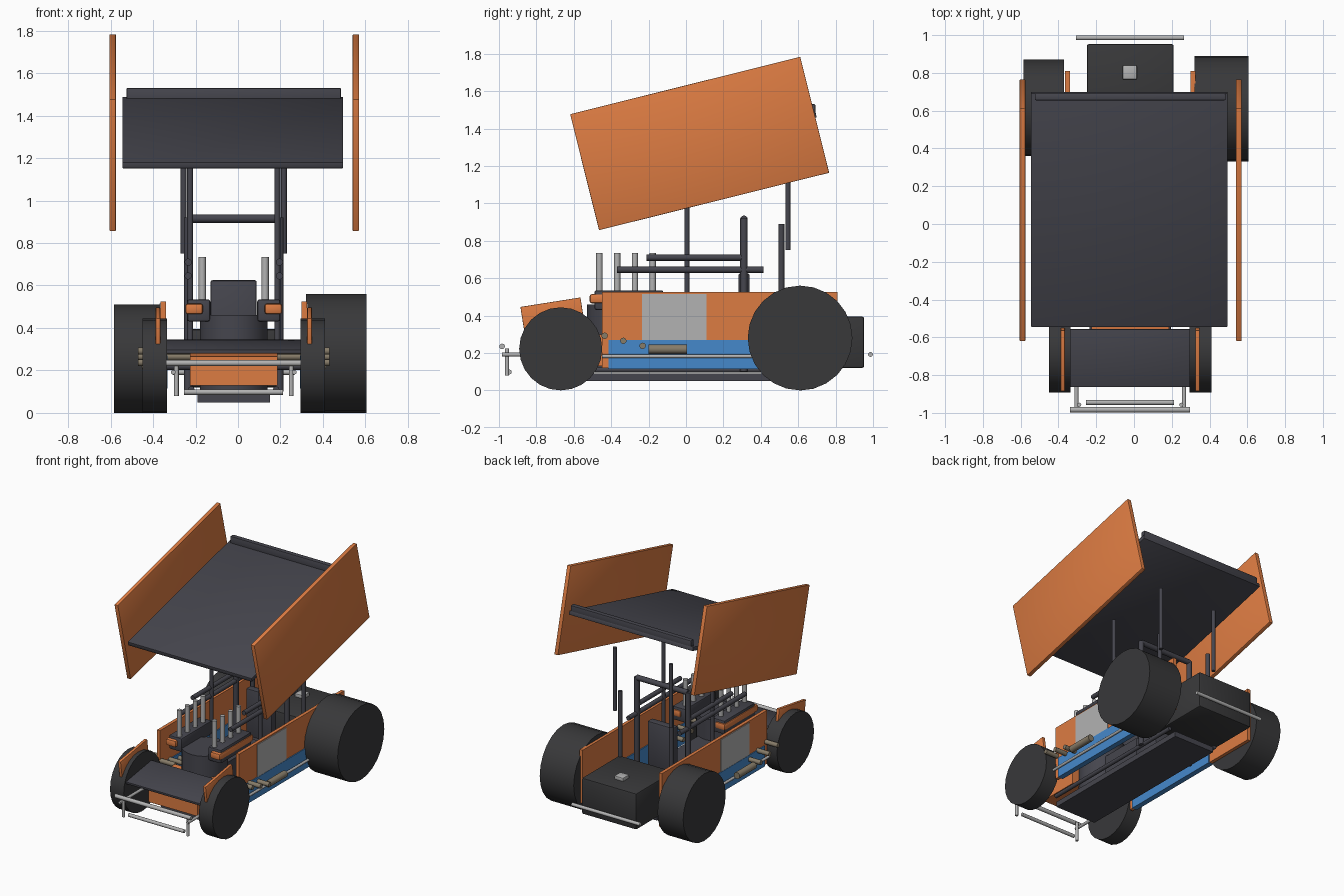
import bpy, bmesh
from math import radians, pi
from mathutils import Vector

if "Cube" in bpy.data.objects:
    bpy.data.objects.remove(bpy.data.objects["Cube"])

CX = -0.02  # chassis centreline


def material(name, rgb):
    m = bpy.data.materials.new(name)
    m.diffuse_color = (*rgb, 1)
    m.use_nodes = True
    m.node_tree.nodes["Principled BSDF"].inputs["Base Color"].default_value = m.diffuse_color
    return m


ORANGE = material("orange", (0.72, 0.2, 0.055))
DARK = material("charcoal", (0.06, 0.06, 0.075))
RUBBER = material("rubber", (0.04, 0.04, 0.042))
BLUE = material("blue", (0.06, 0.25, 0.6))
TAN = material("exhaust_tan", (0.24, 0.2, 0.14))
SILVER = material("silver", (0.45, 0.45, 0.45))


def finish(name, bm, mat, smooth=None):
    me = bpy.data.meshes.new(name)
    bm.normal_update()
    bm.to_mesh(me)
    bm.free()
    ob = bpy.data.objects.new(name, me)
    bpy.context.collection.objects.link(ob)
    me.materials.append(mat)
    if smooth:
        bpy.context.view_layer.objects.active = ob
        ob.select_set(True)
        bpy.ops.object.shade_smooth_by_angle(angle=radians(smooth))
        ob.select_set(False)
    return ob


def box(name, x, y, z, mat, bevel=0):
    """Box from (min, max) pairs."""
    bm = bmesh.new()
    bmesh.ops.create_cube(bm, size=1)
    for v in bm.verts:
        for i, (a, b) in enumerate((x, y, z)):
            v.co[i] = (a + b) / 2 + v.co[i] * (b - a)
    if bevel:
        bmesh.ops.bevel(bm, geom=bm.edges[:], offset=bevel, segments=2,
                        profile=0.5, affect='EDGES')
    return finish(name, bm, mat, 40 if bevel else None)


def tilted(name, size, loc, deg, mat):
    """Flat panel pitched about x."""
    h = [s / 2 for s in size]
    ob = box(name, *[(-a, a) for a in h], mat, 0.003)
    ob.location = loc
    ob.rotation_euler.x = radians(deg)
    return ob


def tube(name, a, b, r, mat, seg=12, smooth=40):
    """Cylinder between two points."""
    a, b = Vector(a), Vector(b)
    d = b - a
    bm = bmesh.new()
    bmesh.ops.create_cone(bm, cap_ends=True, segments=seg, radius1=r,
                          radius2=r, depth=d.length)
    ob = finish(name, bm, mat, smooth)
    ob.location = (a + b) / 2
    ob.rotation_euler = d.to_track_quat('Z', 'Y').to_euler()
    return ob


# Tyres: staggered rear pair, equal front pair
for name, x0, x1, y, r in (("rear_right_tyre", 0.32, 0.605, 0.61, 0.28),
                           ("rear_left_tyre", -0.585, -0.37, 0.615, 0.255),
                           ("front_right_tyre", 0.295, 0.41, -0.67, 0.222),
                           ("front_left_tyre", -0.45, -0.335, -0.67, 0.222)):
    tube(name, (x0, y, r), (x1, y, r), r, RUBBER, 24)
tube("rear_axle", (-0.4, 0.61, 0.27), (0.35, 0.61, 0.27), 0.025, DARK)
tube("front_axle", (-0.36, -0.67, 0.22), (0.32, -0.67, 0.22), 0.018, DARK)

# Top wing
tilted("top_wing_panel", (1.04, 1.275, 0.03), (-0.025, 0.077, 1.32), 14, DARK)
box("top_wing_lip", (-0.525, 0.485), (0.655, 0.692), (1.46, 1.53), DARK, 0.006)
for side, x in (("left", -0.59), ("right", 0.555)):
    tilted(side + "_wing_plate", (0.03, 1.268, 0.639), (x, 0.073, 1.32), 14, ORANGE)

# Front wing
tilted("front_wing_panel", (0.65, 0.31, 0.018), (CX, -0.71, 0.312), 9, DARK)

# Central body
box("floor", (-0.19, 0.15), (-0.65, 0.62), (0.05, 0.09), DARK)
nose = box("nose", (-0.225, 0.185), (-0.75, -0.44), (0.13, 0.3), ORANGE)
for v in nose.data.vertices:
    if v.co.y < -0.7 and v.co.z > 0.2:
        v.co.z = 0.265
tube("engine", (CX, -0.37, 0.1), (CX, -0.37, 0.46), 0.16, DARK, 24)
box("gearbox", (-0.1, 0.06), (-0.25, 0.2), (0.1, 0.3), DARK)
box("seat_base", (-0.13, 0.09), (0.12, 0.34), (0.1, 0.27), DARK, 0.01)
box("seat_back", (-0.13, 0.088), (0.28, 0.34), (0.25, 0.625), DARK, 0.01)
box("fuel_tank", (-0.25, 0.21), (0.5, 0.953), (0.12, 0.395), RUBBER, 0.012)
box("fuel_cap", (-0.06, 0.015), (0.765, 0.84), (0.39, 0.42), SILVER, 0.006)

# Parts repeated on both sides
for side, s in (("left", -1), ("right", 1)):
    def X(d):
        return CX + s * d

    def span(a, b):
        return tuple(sorted((X(a), X(b))))

    def part(n):
        return side + "_" + n

    tilted(part("front_wing_plate"), (0.022, 0.325, 0.165), (X(0.357), -0.712, 0.39), 9, ORANGE)
    box(part("body_panel"), span(0.32, 0.345), (-0.45, 0.81), (0.12, 0.525), ORANGE)
    box(part("lower_panel"), span(0.312, 0.352), (-0.415, 0.4), (0.115, 0.27), BLUE)
    box(part("side_plate"), span(0.335, 0.35), (-0.235, 0.11), (0.268, 0.515), SILVER)
    tube(part("chassis_rail"), (X(0.2), -0.62, 0.11), (X(0.2), 0.6, 0.11), 0.015, DARK)

    # Engine heads, covers and intake stacks
    box(part("cylinder_head"), span(0.11, 0.22), (-0.49, -0.12), (0.43, 0.535), DARK, 0.012)
    box(part("valve_cover"), span(0.145, 0.228), (-0.515, -0.11), (0.465, 0.515), ORANGE, 0.012)
    for i in range(4):
        y = -0.463 + i * 0.095
        tube(part("intake_stack"), (X(0.148), y, 0.52), (X(0.148), y, 0.735), 0.017, SILVER)

    # Exhaust
    for y, z in ((-0.435, 0.292), (-0.335, 0.265), (-0.232, 0.238)):
        tube(part("exhaust_pipe"), (X(0.2), y, z), (X(0.45), y, z), 0.017, TAN)
    tube(part("exhaust_collector"), (X(0.41), -0.2, 0.22), (X(0.41), 0.005, 0.22), 0.025, TAN)

    # Roll cage and wing posts
    tube(part("cage_post"), (X(0.215), 0.31, 0.1), (X(0.215), 0.31, 0.92), 0.02, DARK)
    tube(part("rear_cage_post"), (X(0.215), 0.51, 0.15), (X(0.215), 0.51, 0.89), 0.016, DARK)
    tube(part("upper_cage_bar"), (X(0.215), -0.21, 0.71), (X(0.215), 0.31, 0.71), 0.017, DARK)
    tube(part("lower_cage_bar"), (X(0.215), -0.37, 0.645), (X(0.215), 0.415, 0.645), 0.017, DARK)
    tube(part("front_wing_post"), (X(0.205), 0.005, 0.3), (X(0.205), 0.005, 1.228), 0.014, DARK)
    tube(part("rear_wing_post"), (X(0.236), 0.545, 0.75), (X(0.236), 0.545, 1.228), 0.014, DARK)

    # Nerf bar and bumper supports
    tube(part("nerf_bar"), (X(0.365), -0.45, 0.182), (X(0.365), 0.43, 0.182), 0.01, SILVER)
    tube(part("bumper_arm"), (X(0.285), -0.985, 0.192), (X(0.285), -0.6, 0.192), 0.011, SILVER)
    tube(part("bumper_upright"), (X(0.27), -0.957, 0.08), (X(0.27), -0.957, 0.225), 0.011, SILVER)

# Cross bars
tube("cage_crossbar", (X(-0.43 + 0.215), 0.31, 0.915), (X(0.215), 0.31, 0.915), 0.02, DARK)
tube("front_bumper_top", (-0.34, -0.983, 0.235), (0.297, -0.983, 0.235), 0.015, SILVER)
tube("front_bumper_bottom", (-0.255, -0.945, 0.098), (0.213, -0.945, 0.098), 0.013, SILVER)
tube("rear_bumper", (-0.308, 0.986, 0.192), (0.265, 0.986, 0.192), 0.013, SILVER)
